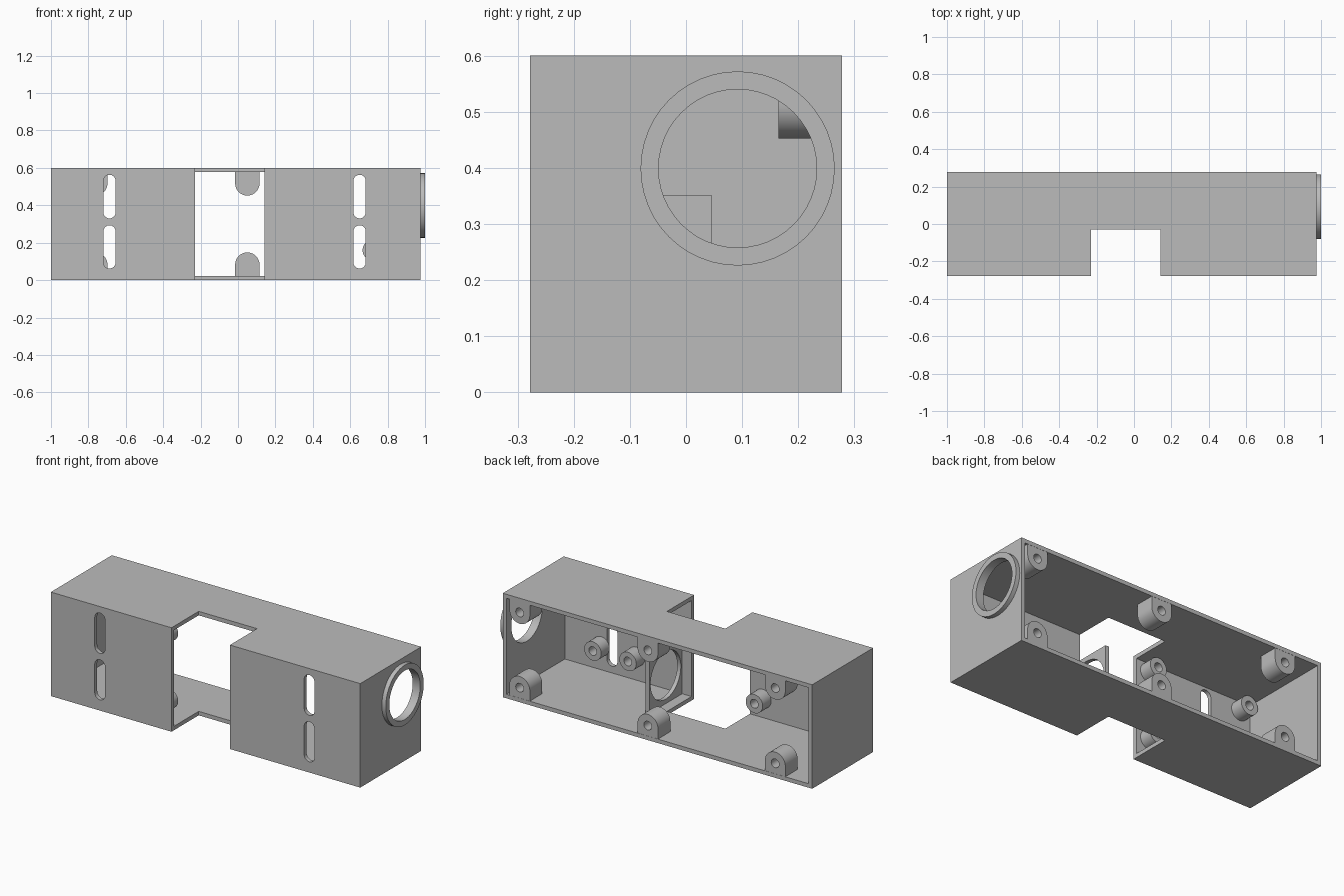
import bpy
import bmesh
from math import cos, sin, pi

default = bpy.data.objects.get("Cube")
if default:
    bpy.data.objects.remove(default, do_unlink=True)

grey = bpy.data.materials.new("light_grey")
grey.use_nodes = True
colour = (0.5, 0.5, 0.5, 1)
grey.diffuse_color = colour
grey.node_tree.nodes["Principled BSDF"].inputs["Base Color"].default_value = colour


def prism(name, outline, start, end, axis="y"):
    """Extrude an (x, z) outline along y, or a (y, z) outline along x."""
    bm = bmesh.new()
    place = (lambda a, b: (a, start, b)) if axis == "y" else (lambda a, b: (start, a, b))
    face = bm.faces.new([bm.verts.new(place(a, b)) for a, b in outline])
    moved = bmesh.ops.extrude_face_region(bm, geom=[face])["geom"]
    step = (0, end - start, 0) if axis == "y" else (end - start, 0, 0)
    bmesh.ops.translate(bm, vec=step, verts=[v for v in moved if isinstance(v, bmesh.types.BMVert)])
    bmesh.ops.recalc_face_normals(bm, faces=bm.faces)
    mesh = bpy.data.meshes.new(name)
    bm.to_mesh(mesh)
    bm.free()
    mesh.materials.append(grey)
    obj = bpy.data.objects.new(name, mesh)
    bpy.context.collection.objects.link(obj)
    return obj


def arc(a, b, r, first=0, last=2 * pi, n=48):
    return [(a + r * cos(first + (last - first) * i / n),
             b + r * sin(first + (last - first) * i / n)) for i in range(n + 1)]


def circle(a, b, r):
    return arc(a, b, r)[:-1]


def rect(a0, a1, b0, b1):
    return [(a0, b0), (a1, b0), (a1, b1), (a0, b1)]


def stadium(x, low, high, r):
    return arc(x, high - r, r, 0, pi, 16) + arc(x, low + r, r, pi, 2 * pi, 16)


def cut(obj, *cutters):
    """Subtract the cutters, bake the result and remove them."""
    for c in cutters:
        c.hide_render = True
        mod = obj.modifiers.new("cut", "BOOLEAN")
        mod.operation, mod.solver, mod.object = "DIFFERENCE", "EXACT", c
    bpy.context.view_layer.update()
    baked = bpy.data.meshes.new_from_object(
        obj.evaluated_get(bpy.context.evaluated_depsgraph_get()))
    obj.modifiers.clear()
    obj.data = baked
    for c in cutters:
        bpy.data.objects.remove(c, do_unlink=True)


def smooth(obj):
    bpy.ops.object.select_all(action="DESELECT")
    obj.select_set(True)
    bpy.context.view_layer.objects.active = obj
    bpy.ops.object.shade_smooth_by_angle(angle=0.5)


LEFT, RIGHT, DEPTH, TOP, WALL = 0.975, -1.0, 0.278, 0.6, 0.023
RING_Y, RING_Z, RING_R = 0.092, 0.399, 0.141

# Open-backed housing with front notch, slots and round side opening
housing = prism("housing", rect(RIGHT, LEFT, 0, TOP), -DEPTH, DEPTH)
cutters = [
    prism("cavity_cutter", rect(RIGHT + WALL, LEFT - WALL, WALL, TOP - WALL), WALL - DEPTH, 0.4),
    prism("notch_cutter", rect(-0.23, 0.143, -0.1, 0.7), -0.4, -0.03),
    prism("opening_cutter", circle(RING_Y, RING_Z, RING_R), 0.9, 1.1, "x"),
]
for x in (-0.687, 0.65):
    for low, high in ((0.062, 0.293), (0.33, 0.563)):
        cutters.append(prism("slot_cutter", stadium(x, low, high, 0.033), -0.4, -0.2))
cut(housing, *cutters)
smooth(housing)

# Raised collar around the side opening
collar = prism("side_collar", circle(RING_Y, RING_Z, 0.173), LEFT - 0.001, 1.0, "x")
cut(collar, prism("collar_cutter", circle(RING_Y, RING_Z, RING_R), 0.9, 1.1, "x"))
smooth(collar)

# Inner bracket plate with a large round hole
bracket = prism("inner_bracket", rect(WALL - DEPTH, 0.045, WALL, 0.352), 0.203, 0.226, "x")
cut(bracket, prism("bracket_cutter", circle(-0.105, 0.187, 0.138), 0.1, 0.3, "x"))
smooth(bracket)

# Round-ended screw bosses on the floor and ceiling at the open back
for x, side in ((-0.763, "right"), (0.05, "middle"), (0.868, "left")):
    for level in ("lower", "upper"):
        r = 0.065
        if level == "lower":
            z, outline = 0.083, arc(x, 0.083, r, 0, pi, 24) + [(x - r, WALL), (x + r, WALL)]
        else:
            z, outline = 0.517, arc(x, 0.517, r, pi, 2 * pi, 24) + [(x + r, TOP - WALL), (x - r, TOP - WALL)]
        boss = prism(f"{level}_{side}_boss", outline, 0.165, DEPTH - 0.001)
        cut(boss, prism("screw_cutter", circle(x, z, 0.025), 0.185, 0.4))
        smooth(boss)

# Small standoffs on the inside of the front wall
spots = [(0.72, 0.16), (0.496, 0.16)] + [(x, z) for x in (-0.311, -0.911) for z in (0.132, 0.522)]
for i, (x, z) in enumerate(spots, 1):
    standoff = prism(f"standoff_{i}", circle(x, z, 0.054), WALL - DEPTH, -0.178)
    cut(standoff, prism("pin_cutter", circle(x, z, 0.025), -0.24, 0))
    smooth(standoff)
